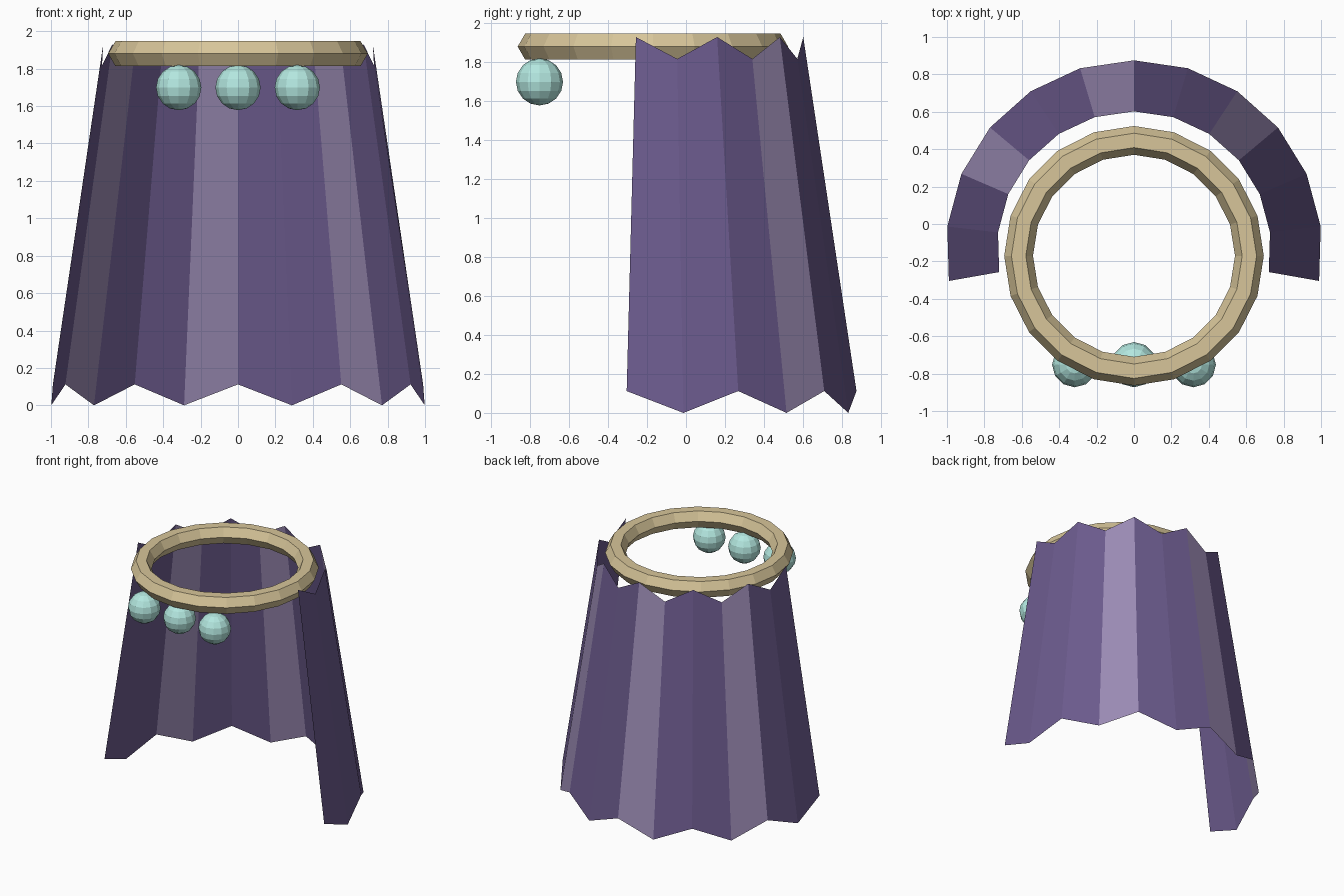
import bpy, bmesh
from math import sin, cos, radians

if "Cube" in bpy.data.objects:
    bpy.data.objects.remove(bpy.data.objects["Cube"])


def material(name, rgb):
    m = bpy.data.materials.new(name)
    m.diffuse_color = (*rgb, 1)
    m.use_nodes = True
    m.node_tree.nodes["Principled BSDF"].inputs["Base Color"].default_value = m.diffuse_color
    return m


PURPLE = material("purple", (0.15, 0.105, 0.27))
PALE = material("pale_purple", (0.33, 0.26, 0.46))
GOLD = material("gold", (0.68, 0.56, 0.32))
TEAL = material("teal", (0.45, 0.80, 0.74))

# Cape: open tapered sheet of 12 panels, zigzag hem and top edge
PANELS, SWEEP, CENTRE_Y = 12, 200, -0.13
bm = bmesh.new()
columns = []
for i in range(PANELS + 1):
    a = radians(90 + SWEEP / 2 - SWEEP * i / PANELS)
    lift = 0.112 if i % 2 == 0 else 0
    columns.append([bm.verts.new((r * cos(a), CENTRE_Y + r * sin(a), z + lift))
                    for r, z in ((1.005, 0), (0.732, 1.817))])
for i, (a, b) in enumerate(zip(columns, columns[1:])):
    face = bm.faces.new((b[0], a[0], a[1], b[1]))
    face.material_index = 1 if i in (2, 5, 8) else 0   # every third panel is pale
    face.normal_update()
    if face.normal.dot(face.calc_center_median()) < 0:
        face.normal_flip()
mesh = bpy.data.meshes.new("cape")
bm.to_mesh(mesh)
bm.free()
mesh.materials.append(PURPLE)
mesh.materials.append(PALE)
bpy.context.collection.objects.link(bpy.data.objects.new("cape", mesh))

# Collar ring: torus with a hexagonal section
bpy.ops.mesh.primitive_torus_add(major_segments=20, minor_segments=6,
                                 major_radius=0.617, minor_radius=0.077,
                                 location=(0, -0.17, 1.88))
ring = bpy.context.object
ring.name = "collar_ring"
ring.data.materials.append(GOLD)

# Beads hanging under the front of the ring
for name, x in (("left_bead", -0.317), ("middle_bead", 0), ("right_bead", 0.317)):
    bpy.ops.mesh.primitive_uv_sphere_add(segments=12, ring_count=8, radius=0.121,
                                         location=(x, -0.752, 1.699))
    bead = bpy.context.object
    bead.name = name
    bead.data.materials.append(TEAL)
